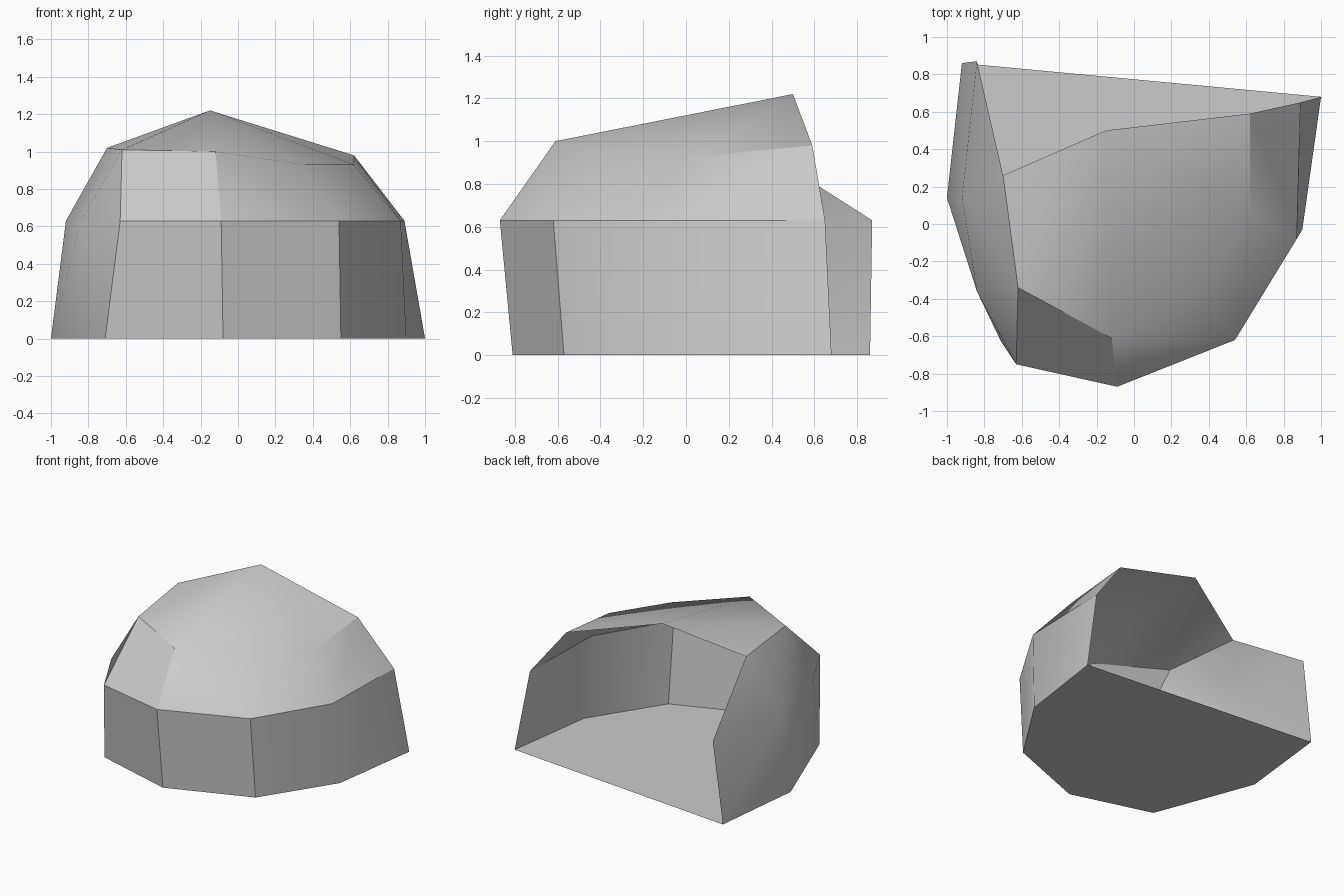
import bpy
import bmesh
import math

cube = bpy.data.objects.get("Cube")
if cube:
    bpy.data.objects.remove(cube, do_unlink=True)

# Plain grey stone
stone = bpy.data.materials.new("grey_stone")
stone.use_nodes = True
GREY = (0.6, 0.6, 0.6, 1.0)
stone.diffuse_color = GREY
stone.node_tree.nodes["Principled BSDF"].inputs["Base Color"].default_value = GREY

# Cross-section rings, running from the +x rim round the front to the -x rim
base = [(1.0, 0.68, 0), (0.90, -0.03, 0), (0.55, -0.57, 0), (-0.08, -0.81, 0),
        (-0.71, -0.63, 0), (-1.0, 0.14, 0), (-0.92, 0.86, 0)]
waist = [(x, y, 0.63) for x, y in
         [(0.89, 0.65), (0.87, -0.08), (0.54, -0.62), (-0.09, -0.87),
          (-0.63, -0.75), (-0.84, -0.36), (-0.92, 0.14), (-0.84, 0.87)]]
shoulder = [(0.62, 0.59, 0.98), (0.62, 0.06, 0.93), (0.36, -0.34, 0.93),
            (-0.12, -0.61, 1.0), (-0.62, -0.34, 1.01), (-0.70, 0.26, 1.02)]
peak = (-0.15, 0.50, 1.22)

bm = bmesh.new()


def stitch(low, high, steps):
    """Join two rings: q = quad, l = triangle on the low ring, u = on the high ring."""
    i = j = 0
    for s in steps:
        if s == "q":
            bm.faces.new((low[i + 1], low[i], high[j], high[j + 1]))
        elif s == "l":
            bm.faces.new((low[i + 1], low[i], high[j]))
        else:
            bm.faces.new((low[i], high[j], high[j + 1]))
        i += s in "ql"
        j += s in "qu"


rings = [[bm.verts.new(p) for p in ring] for ring in (base, waist, shoulder)]
tip = bm.verts.new(peak)

# Floor, walls, sloping shoulder and roof; the back stays open
bm.faces.new(rings[0])
stitch(rings[0], rings[1], "qqqquluq")
stitch(rings[1], rings[2], "qqulqlql")
stitch(rings[2], [tip], "lllll")

mesh = bpy.data.meshes.new("rock_shelter")
bm.to_mesh(mesh)
bm.free()
mesh.materials.append(stone)
shelter = bpy.data.objects.new("rock_shelter", mesh)
bpy.context.collection.objects.link(shelter)

# Soft facets with the stronger creases kept sharp
bpy.ops.object.select_all(action="DESELECT")
shelter.select_set(True)
bpy.context.view_layer.objects.active = shelter
bpy.ops.object.shade_smooth_by_angle(angle=math.radians(30))
